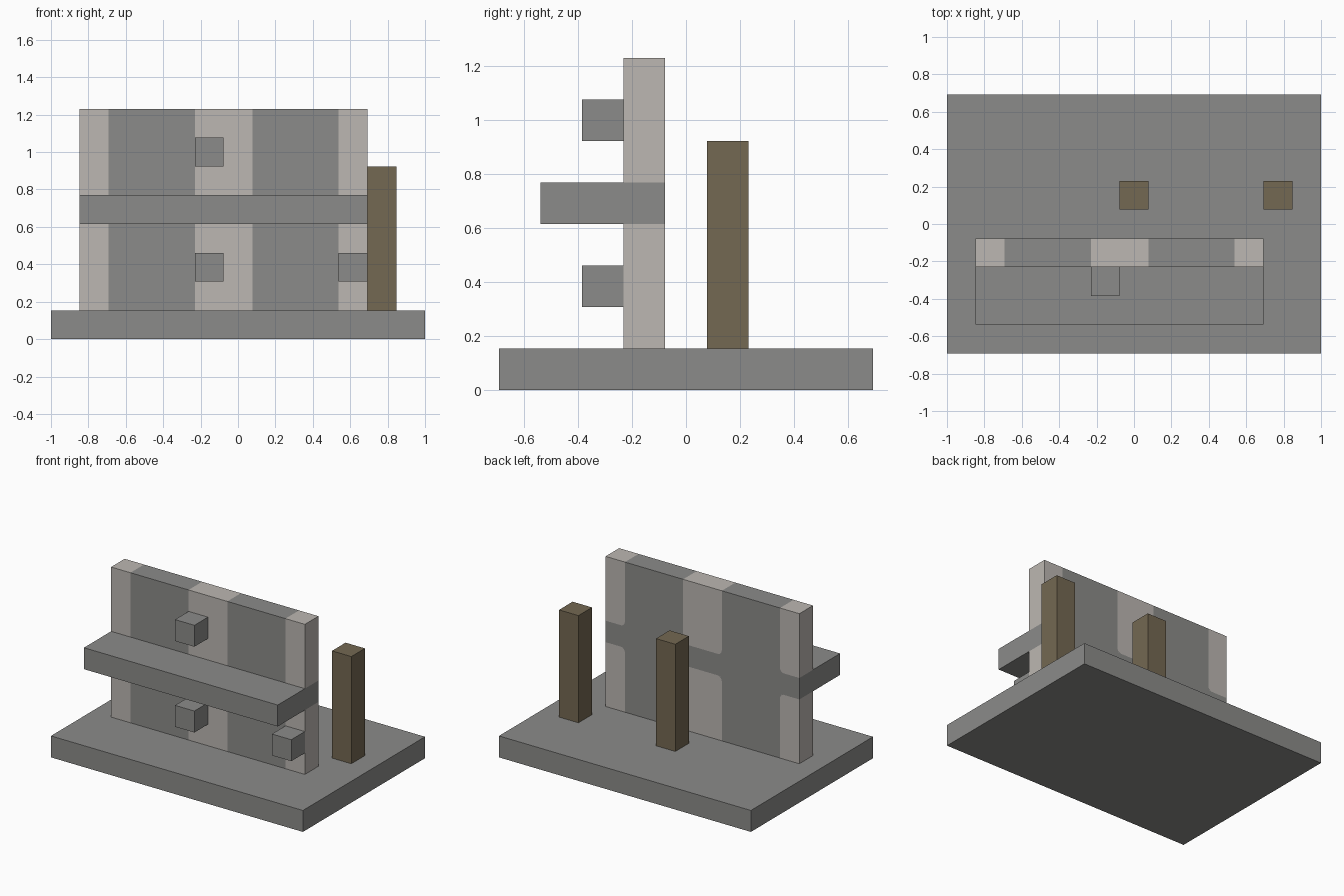
import bpy, bmesh, math
from mathutils import Vector

if "Cube" in bpy.data.objects:
    bpy.data.objects.remove(bpy.data.objects["Cube"], do_unlink=True)

U = 2 / 13  # one block


def material(name, rgb):
    m = bpy.data.materials.new(name)
    m.use_nodes = True
    m.diffuse_color = (*rgb, 1)
    m.node_tree.nodes["Principled BSDF"].inputs["Base Color"].default_value = (*rgb, 1)
    return m


STONE = material("grey stone", (0.26, 0.26, 0.252))
PALE = material("pale stone", (0.503, 0.474, 0.445))
WOOD = material("brown wood", (0.174, 0.138, 0.084))


def finish(name, bm, *mats):
    mesh = bpy.data.meshes.new(name)
    bmesh.ops.recalc_face_normals(bm, faces=bm.faces)
    bm.to_mesh(mesh)
    bm.free()
    for m in mats:
        mesh.materials.append(m)
    obj = bpy.data.objects.new(name, mesh)
    bpy.context.collection.objects.link(obj)
    return obj


def box(lo, hi):
    """Box between two corners given in blocks."""
    lo, hi = Vector(lo) * U, Vector(hi) * U
    bm = bmesh.new()
    bmesh.ops.create_cube(bm, size=1)
    for v in bm.verts:
        v.co = Vector(((lo[i] + hi[i]) / 2 + v.co[i] * (hi[i] - lo[i]) for i in range(3)))
    return bm


# Base slab
finish("base_slab", box((-6.5, -4.5, 0), (6.5, 4.5, 1)), STONE)

# Wall, cut into columns and a middle band
columns = [(-5.5, -4.5), (-1.5, 0.5), (3.5, 4.5)]
wall = box((-5.5, -1.5, 1), (4.5, -0.5, 8))
cuts = [((x * U, 0, 0), (1, 0, 0)) for x in (-4.5, -1.5, 0.5, 3.5)]
cuts += [((0, 0, z * U), (0, 0, 1)) for z in (4, 5)]
for co, no in cuts:
    bmesh.ops.bisect_plane(wall, geom=wall.verts[:] + wall.edges[:] + wall.faces[:],
                           plane_co=co, plane_no=no)
for f in wall.faces:
    c = f.calc_center_median() / U
    in_column = any(a <= c.x <= b for a, b in columns)
    f.material_index = int(in_column and not 4 < c.z < 5)
finish("wall", wall, STONE, PALE)

# Small rounded colour corners on the back of the wall
R = 0.22 * U
corners = bmesh.new()
for x, sx in ((-4.5, -1), (-1.5, 1), (0.5, -1), (3.5, 1)):
    for z, sz in ((4, -1), (5, 1)):
        y = -0.5 * U + 0.001
        pts = [(0, 0)]
        for i in range(6):
            a = math.pi / 2 * i / 5
            pts.append((R * (1 - math.cos(a)), R * (1 - math.sin(a))))
        vs = [corners.verts.new((x * U + sx * p, y, z * U + sz * q)) for p, q in pts]
        for i in range(1, 6):
            f = corners.faces.new((vs[0], vs[i], vs[i + 1]))
            f.normal_update()
            if f.normal.y < 0:
                f.normal_flip()
mesh = bpy.data.meshes.new("wall_corner_trim")
corners.to_mesh(mesh)
corners.free()
mesh.materials.append(STONE)
bpy.context.collection.objects.link(bpy.data.objects.new("wall_corner_trim", mesh))

# Shelf and knobs on the front
finish("shelf", box((-5.5, -3.5, 4), (4.5, -1.5, 5)), STONE)
for name, x, z in (("upper_knob", -1.5, 6), ("lower_knob", -1.5, 2), ("end_knob", 3.5, 2)):
    finish(name, box((x, -2.5, z), (x + 1, -1.5, z + 1)), STONE)

# Wooden posts behind the wall
for name, x in (("centre_post", -0.5), ("left_post", 4.5)):
    finish(name, box((x, 0.5, 1), (x + 1, 1.5, 6)), WOOD)
